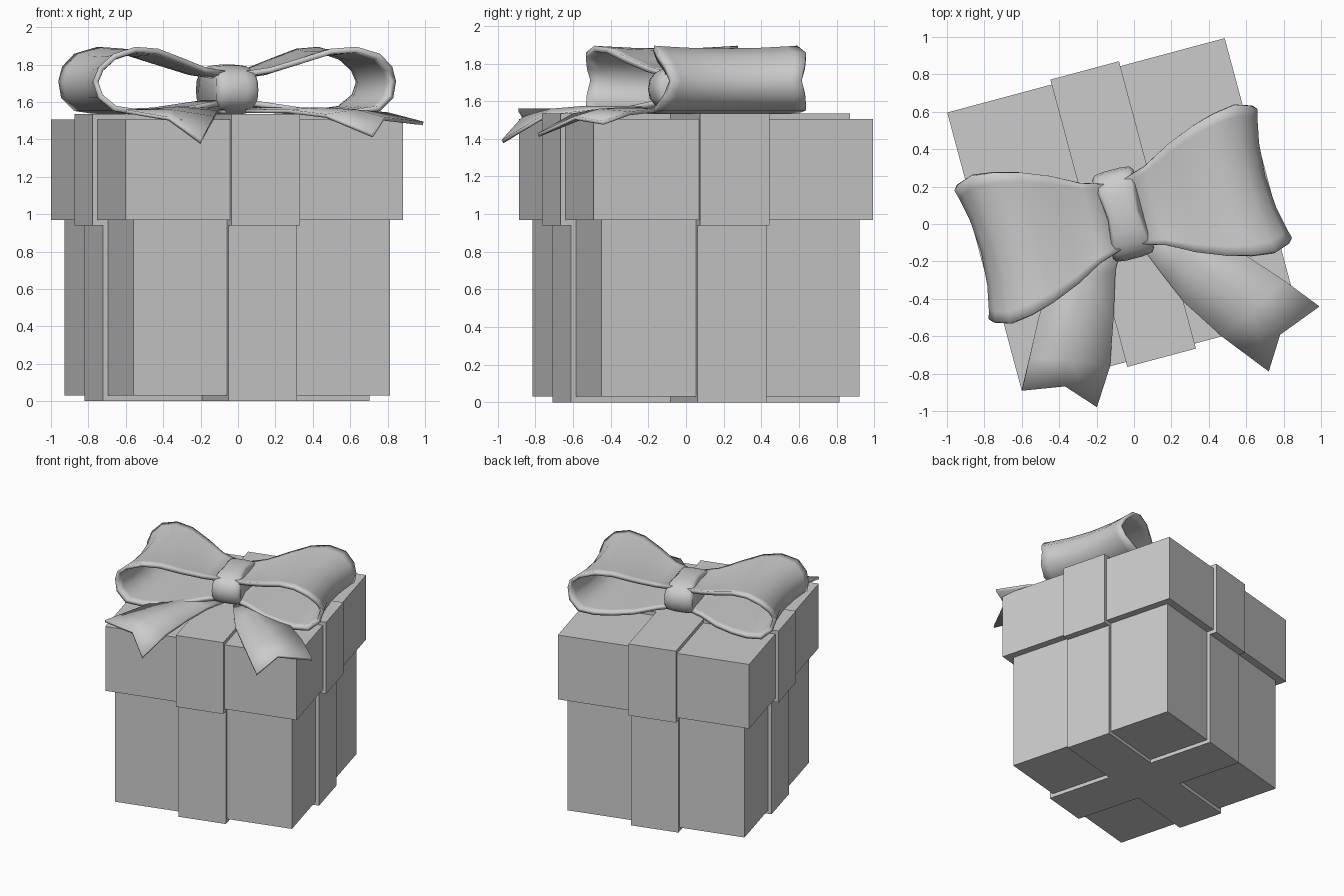
import bpy, bmesh, math
from mathutils import Matrix

if "Cube" in bpy.data.objects:
    bpy.data.objects.remove(bpy.data.objects["Cube"])

# The whole gift is turned 15 degrees about its centre
PLACE = Matrix.Translation((-0.058, 0.053, 0)) @ Matrix.Rotation(math.radians(15), 4, 'Z')


def make(name, verts, faces, matrix=PLACE, smooth=None, thick=0):
    bm = bmesh.new()
    vs = [bm.verts.new(v) for v in verts]
    for f in faces:
        bm.faces.new([vs[i] for i in f])
    bmesh.ops.recalc_face_normals(bm, faces=bm.faces)
    bm.transform(matrix)
    me = bpy.data.meshes.new(name)
    bm.to_mesh(me)
    bm.free()
    ob = bpy.data.objects.new(name, me)
    bpy.context.collection.objects.link(ob)
    if thick:
        m = ob.modifiers.new("thickness", 'SOLIDIFY')
        m.thickness = thick
        m.offset = 0
    if smooth:
        bpy.ops.object.select_all(action='DESELECT')
        ob.select_set(True)
        bpy.context.view_layer.objects.active = ob
        bpy.ops.object.shade_smooth_by_angle(angle=math.radians(smooth))
    return ob


def prism(name, outline, z0, z1):
    n = len(outline)
    verts = [(x, y, z) for z in (z0, z1) for x, y in outline]
    faces = [list(range(n))[::-1], list(range(n, 2 * n))]
    faces += [(i, (i + 1) % n, (i + 1) % n + n, i + n) for i in range(n)]
    return make(name, verts, faces)


def square(h):
    return [(-h, -h), (h, -h), (h, h), (-h, h)]


def cross(h, w):
    arm = [(w, w), (w, h), (-w, h)]
    pts = []
    for k in range(4):
        c, s = round(math.cos(k * math.pi / 2)), round(math.sin(k * math.pi / 2))
        pts += [(c * x - s * y, s * x + c * y) for x, y in arm]
    return pts


def grid_faces(rows, cols):
    return [(r * cols + c, r * cols + c + 1, (r + 1) * cols + c + 1, (r + 1) * cols + c)
            for r in range(rows - 1) for c in range(cols - 1)]


# Box, lid and the ribbons wrapped around them
prism("box_body", square(0.71), 0.03, 1.0)
prism("box_lid", square(0.768), 0.97, 1.505)
prism("body_ribbon", cross(0.738, 0.19), 0.0, 0.96)
prism("lid_ribbon", cross(0.795, 0.19), 0.94, 1.535)


# Bow loops: side profile (x, z, half width) swept across the ribbon width
PROFILE = [(0.05, 1.75, 0.18), (0.18, 1.77, 0.22), (0.33, 1.82, 0.30), (0.48, 1.87, 0.36),
           (0.61, 1.88, 0.395), (0.73, 1.845, 0.41), (0.80, 1.78, 0.385), (0.825, 1.71, 0.36),
           (0.805, 1.63, 0.385), (0.73, 1.565, 0.41), (0.61, 1.548, 0.395), (0.48, 1.548, 0.36),
           (0.33, 1.555, 0.30), (0.18, 1.58, 0.22), (0.05, 1.60, 0.18)]
STEPS = [-1, -0.85, -0.5, 0, 0.5, 0.85, 1]


def bow_loop(name, side):
    verts = []
    for x, z, w in PROFILE:
        for v in STEPS:
            dip = 0.05 * (1 - v * v) * max(0, (x - 0.4) / 0.4)
            sag = 0.015 * (1 - v * v) if z > 1.7 else 0
            verts.append((side * (x - dip), v * w, z - sag))
    make(name, verts, grid_faces(len(PROFILE), len(STEPS)), smooth=50, thick=0.03)


bow_loop("bow_loop_left", -1)
bow_loop("bow_loop_right", 1)

# Knot: rounded band, pinched at the top and flared at its ends
N = 20
SECTIONS = [(-1, 0.88), (-0.85, 0.97), (-0.4, 1.0), (0.4, 1.0), (0.85, 0.97), (1, 0.88)]
verts = []
for u, k in SECTIONS:
    for i in range(N):
        a = 2 * math.pi * i / N
        c, s = math.cos(a), math.sin(a)
        y = math.copysign(abs(c) ** 0.8, c) * 0.245 * k
        z = 1.665 + math.copysign(abs(s) ** 0.8, s) * 0.135 * k
        verts.append((u * (0.085 + 0.03 * abs(c)), y, z))
faces = [(r * N + i, r * N + (i + 1) % N, (r + 1) * N + (i + 1) % N, (r + 1) * N + i)
         for r in range(len(SECTIONS) - 1) for i in range(N)]
faces += [list(range(N)), list(range(5 * N, 6 * N))]
make("bow_knot", verts, faces, smooth=50)

# Ribbon tails with notched ends, three points across per row
LEFT = [(-.22, -.02, 1.55), (-.14, -.05, 1.56), (-.06, -.08, 1.55),
        (-.42, -.25, 1.55), (-.27, -.28, 1.565), (-.10, -.25, 1.55),
        (-.51, -.50, 1.55), (-.33, -.54, 1.565), (-.11, -.50, 1.545),
        (-.56, -.72, 1.55), (-.36, -.72, 1.55), (-.13, -.76, 1.515),
        (-.60, -.89, 1.55), (-.37, -.865, 1.51), (-.20, -.975, 1.385)]
RIGHT = [(.08, .00, 1.55), (.07, -.06, 1.56), (.04, -.12, 1.55),
         (.33, -.03, 1.55), (.25, -.15, 1.56), (.16, -.28, 1.55),
         (.60, -.17, 1.55), (.45, -.30, 1.56), (.27, -.42, 1.55),
         (.80, -.30, 1.535), (.63, -.46, 1.55), (.47, -.60, 1.525),
         (.99, -.44, 1.485), (.78, -.59, 1.51), (.72, -.785, 1.42)]
for name, pts in (("tail_left", LEFT), ("tail_right", RIGHT)):
    make(name, pts, grid_faces(5, 3), matrix=Matrix(), smooth=50, thick=0.02)
